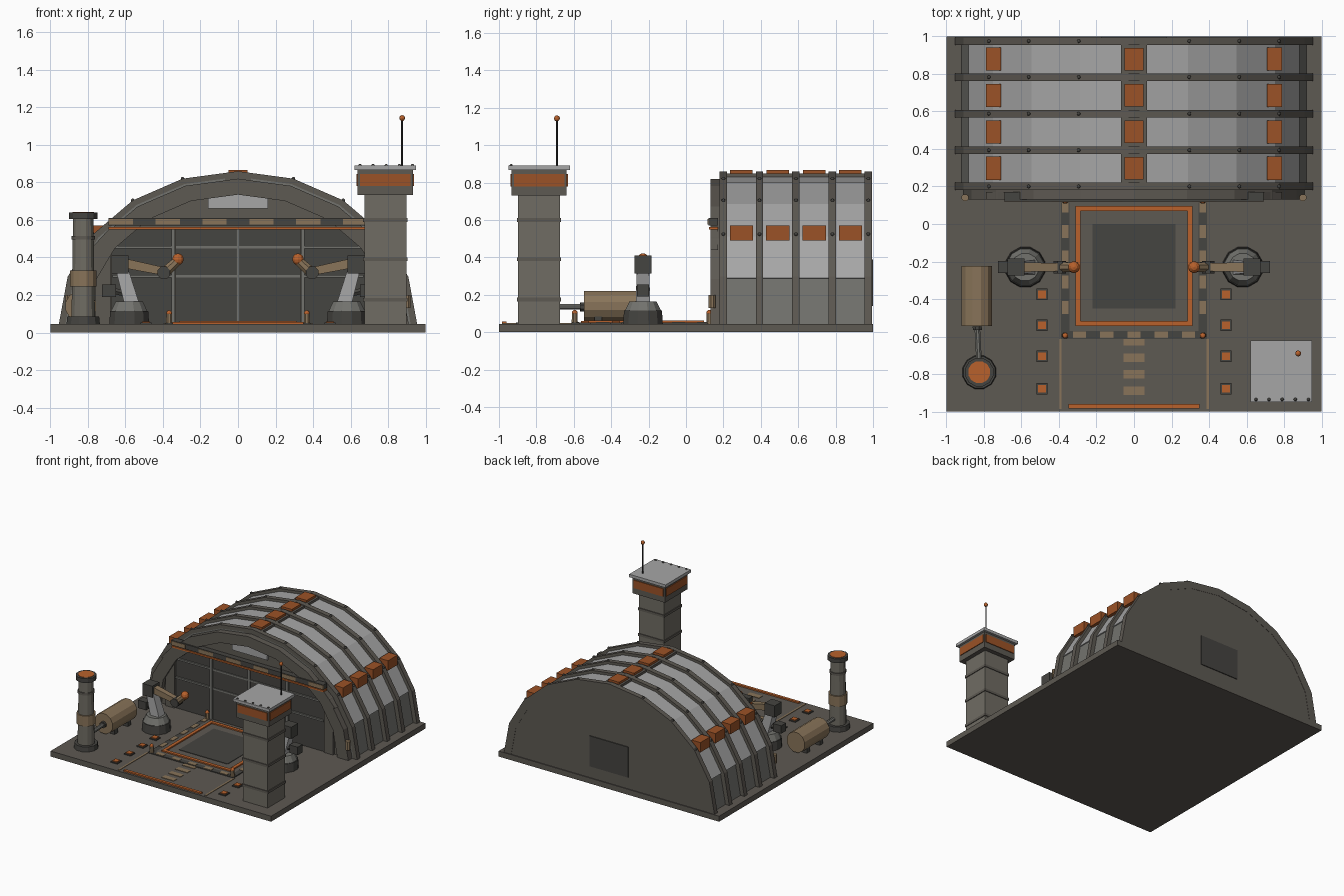
import bpy, bmesh, math
from mathutils import Vector, Matrix

if "Cube" in bpy.data.objects:
    bpy.data.objects.remove(bpy.data.objects["Cube"])

COL = {"slab": (.11, .10, .085), "dark": (.06, .058, .052), "black": (.03, .03, .03),
       "light": (.38, .38, .38), "steel": (.17, .17, .155), "concrete": (.16, .15, .125),
       "tan": (.25, .175, .10), "orange": (.48, .12, .025), "rust": (.33, .085, .02)}
MATS = {}
for key, c in COL.items():
    MATS[key] = bpy.data.materials.new(key)
    MATS[key].diffuse_color = (*c, 1)


def finish(name, bm, mat):
    bmesh.ops.recalc_face_normals(bm, faces=bm.faces)
    me = bpy.data.meshes.new(name)
    bm.to_mesh(me)
    bm.free()
    me.materials.append(MATS[mat])
    ob = bpy.data.objects.new(name, me)
    bpy.context.collection.objects.link(ob)
    return ob


def box(name, x0, x1, y0, y1, z0, z1, mat):
    bm = bmesh.new()
    m = Matrix.Translation(((x0 + x1) / 2, (y0 + y1) / 2, (z0 + z1) / 2))
    bmesh.ops.create_cube(bm, size=1, matrix=m @ Matrix.Diagonal((abs(x1 - x0), y1 - y0, z1 - z0, 1)))
    return finish(name, bm, mat)


def rod(name, p, q, r0, r1, n, mat):
    p, q = Vector(p), Vector(q)
    d = q - p
    m = Matrix.Translation((p + q) / 2) @ d.to_track_quat('Z', 'Y').to_matrix().to_4x4()
    bm = bmesh.new()
    bmesh.ops.create_cone(bm, cap_ends=True, segments=n, radius1=r0, radius2=r1, depth=d.length,
                          matrix=m @ Matrix.Rotation(math.pi / n, 4, 'Z'))
    return finish(name, bm, mat)


def ball(name, c, r, mat):
    bm = bmesh.new()
    bmesh.ops.create_uvsphere(bm, u_segments=10, v_segments=6, radius=r, matrix=Matrix.Translation(c))
    return finish(name, bm, mat)


def prism(name, pts, y0, y1, mat):
    bm = bmesh.new()
    f = bm.faces.new([bm.verts.new((x, y0, z)) for x, z in pts])
    ext = bmesh.ops.extrude_face_region(bm, geom=[f])
    bmesh.ops.translate(bm, verts=[v for v in ext["geom"] if isinstance(v, bmesh.types.BMVert)],
                        vec=(0, y1 - y0, 0))
    return finish(name, bm, mat)


G = .045  # top of the ground slab


def arc(a, b, k0=0, k1=10):
    return [(a * math.cos(math.pi * k / 10), G + b * math.sin(math.pi * k / 10)) for k in range(k0, k1 + 1)]


def arch(name, outer, inner, y0, y1, mat, k0=0, k1=10):
    return prism(name, arc(*outer, k0, k1) + arc(*inner, k0, k1)[::-1], y0, y1, mat)


# Ground slab
box("ground_slab", -1, 1, -1, 1, 0, G, "slab")

# Hangar shell, ribs and roof panels
prism("hangar_shell", arc(.92, .785), .18, .98, "steel")
prism("hangar_back_wall", arc(.945, .805), .97, .993, "slab")
box("back_vent", -.175, .175, .985, 1, .14, .39, "dark")
ribs = [.2, .393, .588, .783, .975]
for y in ribs:
    arch("hangar_rib", (.955, .815), (.89, .755), y - .02, y + .02, "slab")
    for k in (2, 3, 4, 6, 7, 8):
        x, z = arc(.955, .815)[k]
        ball("rib_bolt", (x, y, z), .01, "dark")
for y0, y1 in zip(ribs, ribs[1:]):
    for k in (1, 6):
        arch("roof_panels", (.928, .793), (.9, .765), y0 + .02, y1 - .02, "light", k, k + 3)
    arch("roof_crown_panel", (.928, .793), (.9, .765), y0 + .02, y1 - .02, "light", 4, 6)
    m = (y0 + y1) / 2
    box("ridge_vent", -.05, .05, m - .06, m + .06, .8, .866, "rust")
    for s in (-1, 1):
        box("side_vent", s * .71, s * .79, m - .062, m + .062, .49, .57, "rust")
box("ridge_spine", -.068, .068, .18, .98, .78, .848, "slab")

# Front portal and gable
prism("gable_wall", arc(.9, .765), .165, .185, "slab")
arch("portal_frame", (.91, .775), (.81, .69), .13, .18, "slab")
prism("gable_window", [(-.16, .66), (.16, .66), (.16, .725), (0, .742), (-.16, .725)], .15, .17, "light")
box("door_header", -.69, .69, .12, .17, .57, .61, "dark")
for i in range(6):
    x = -.69 + i * .25
    box("header_stripe", x, x + .13, .116, .13, .575, .606, "tan")
box("door_track", -.69, .69, .122, .17, .55, .563, "orange")

# Sliding doors
for i in range(4):
    x = -.68 + i * .34
    box("door_leaf", x + .006, x + .334, .15 if i in (1, 2) else .157, .172, G, .55, "dark")
    for z in (.3, .455):
        box("door_rail", x + .01, x + .33, .143, .16, z - .007, z + .007, "steel")
for x in (-.345, 0, .345):
    box("door_post", x - .01, x + .01, .14, .17, G, .55, "steel")
for s in (-1, 1):
    box("door_jamb", s * .68, s * .76, .145, .175, G, .46, "slab")
    prism("portal_brace", [(s * .76, .44), (s * .68, .53), (s * .68, .56), (s * .79, .44)], .13, .17, "slab")
    rod("wall_conduit", (s * .9, .14, .13), (s * .9, .14, .2), .02, .02, 8, "tan")

# Landing pad
box("pad_base", -.345, .345, -.57, .115, G, .052, "slab")
box("pad_plate", -.22, .22, -.45, 0, .05, .056, "dark")
for s in (-1, 1):
    box("pad_light_side", s * .285, s * .312, -.545, .095, .05, .062, "orange")
    box("pad_border_side", s * .345, s * .388, -.61, .115, G, .052, "dark")
    for i in range(5):
        y = -.48 + i * .135
        box("pad_side_stripe", s * .348, s * .385, y, y + .07, .05, .055, "tan")
for y in (-.545, .068):
    box("pad_light_end", -.312, .312, y, y + .027, .05, .062, "orange")
box("pad_border_front", -.388, .388, -.612, -.57, G, .052, "dark")
for i in range(5):
    x = -.325 + i * .145
    box("pad_front_stripe", x, x + .07, -.609, -.573, .05, .055, "tan")
for s in (-1, 1):
    for y in (-.595, .125):
        rod("pad_bollard", (s * .367, y, G), (s * .367, y, .1), .018, .016, 8, "tan")
        ball("bollard_lamp", (s * .367, y, .103), .016, "orange")

# Approach lane and ground lights
box("threshold_bar", -.35, .35, -.983, -.96, G, .056, "orange")
for i in range(4):
    y = -.625 - i * .088
    box("lane_dash", -.055, .055, y - .022, y + .022, G, .049, "tan")
for s in (-1, 1):
    box("lane_line", s * .386, s * .4, -.985, -.612, G, .049, "tan")
    for y in (-.375, -.54, -.705, -.878):
        box("light_socket", s * .49 - .03, s * .49 + .03, y - .03, y + .03, G, .053, "dark")
        box("light_lens", s * .49 - .021, s * .49 + .021, y - .021, y + .021, .05, .06, "orange")

# Robot service arms
Y = -.23
for s in (-1, 1):
    rod("arm_base", (s * .58, Y, G), (s * .58, Y, .115), .11, .105, 12, "dark")
    rod("arm_turntable", (s * .58, Y, .115), (s * .58, Y, .165), .1, .075, 12, "steel")
    rod("arm_lower_link", (s * .565, Y, .15), (s * .625, Y, .36), .055, .045, 4, "light")
    box("arm_elbow", s * .585, s * .675, Y - .045, Y + .045, .315, .41, "dark")
    box("arm_counterweight", s * .65, s * .725, Y - .032, Y + .032, .19, .255, "dark")
    rod("arm_counter_strut", (s * .58, Y, .2), (s * .67, Y, .225), .018, .018, 6, "dark")
    rod("arm_upper_link", (s * .6, Y, .368), (s * .39, Y, .325), .036, .03, 4, "tan")
    rod("arm_wrist", (s * .395, Y - .033, .318), (s * .395, Y + .033, .318), .036, .036, 8, "dark")
    rod("arm_tool", (s * .385, Y, .325), (s * .325, Y, .38), .03, .026, 8, "tan")
    ball("arm_tool_tip", (s * .32, Y, .39), .032, "orange")

# Control tower
TX, TY = .785, -.785


def tier(name, h, z0, z1, mat):
    box(name, TX - h, TX + h, TY - h, TY + h, z0, z1, mat)


tier("tower_shaft", .112, G, .74, "concrete")
for z in (.175, .39, .6):
    tier("tower_band", .118, z - .01, z + .01, "slab")
tier("tower_cabin", .147, .732, .868, "slab")
box("tower_window_x", TX - .153, TX + .153, TY - .135, TY + .135, .78, .845, "rust")
box("tower_window_y", TX - .135, TX + .135, TY - .153, TY + .153, .78, .845, "rust")
tier("tower_roof", .165, .866, .89, "light")
for i in range(5):
    ball("roof_bolt", (.65 + i * .07, -.935, .89), .009, "dark")
rod("antenna_mast", (.875, -.69, .88), (.875, -.69, 1.14), .005, .005, 6, "black")
ball("antenna_tip", (.875, -.69, 1.143), .016, "orange")

# Exhaust stack
def stack(name, z0, z1, r0, r1, mat):
    rod(name, (-.825, -.79, z0), (-.825, -.79, z1), r0, r1, 12, mat)


stack("stack_base", G, .085, .092, .088, "dark")
stack("stack_pipe", .08, .61, .065, .056, "concrete")
stack("stack_band", .245, .33, .072, .072, "tan")
stack("stack_ring", .495, .515, .064, .064, "slab")
stack("stack_cap", .605, .64, .078, .078, "dark")
stack("stack_glow", .636, .643, .06, .06, "orange")

# Fuel tank and feed pipe
rod("fuel_tank", (-.838, -.545, .14), (-.838, -.225, .14), .084, .084, 12, "tan")
for y in (-.47, -.3):
    box("tank_saddle", -.9, -.776, y - .02, y + .02, G, .1, "dark")
rod("feed_pipe", (-.835, -.56, .135), (-.825, -.75, .135), .016, .016, 8, "steel")
rod("feed_flange", (-.836, -.545, .135), (-.835, -.565, .135), .026, .026, 8, "dark")

for m in bpy.data.materials:
    if m.users and not m.is_grease_pencil:
        m.use_nodes = True
        m.node_tree.nodes["Principled BSDF"].inputs["Base Color"].default_value = m.diffuse_color
